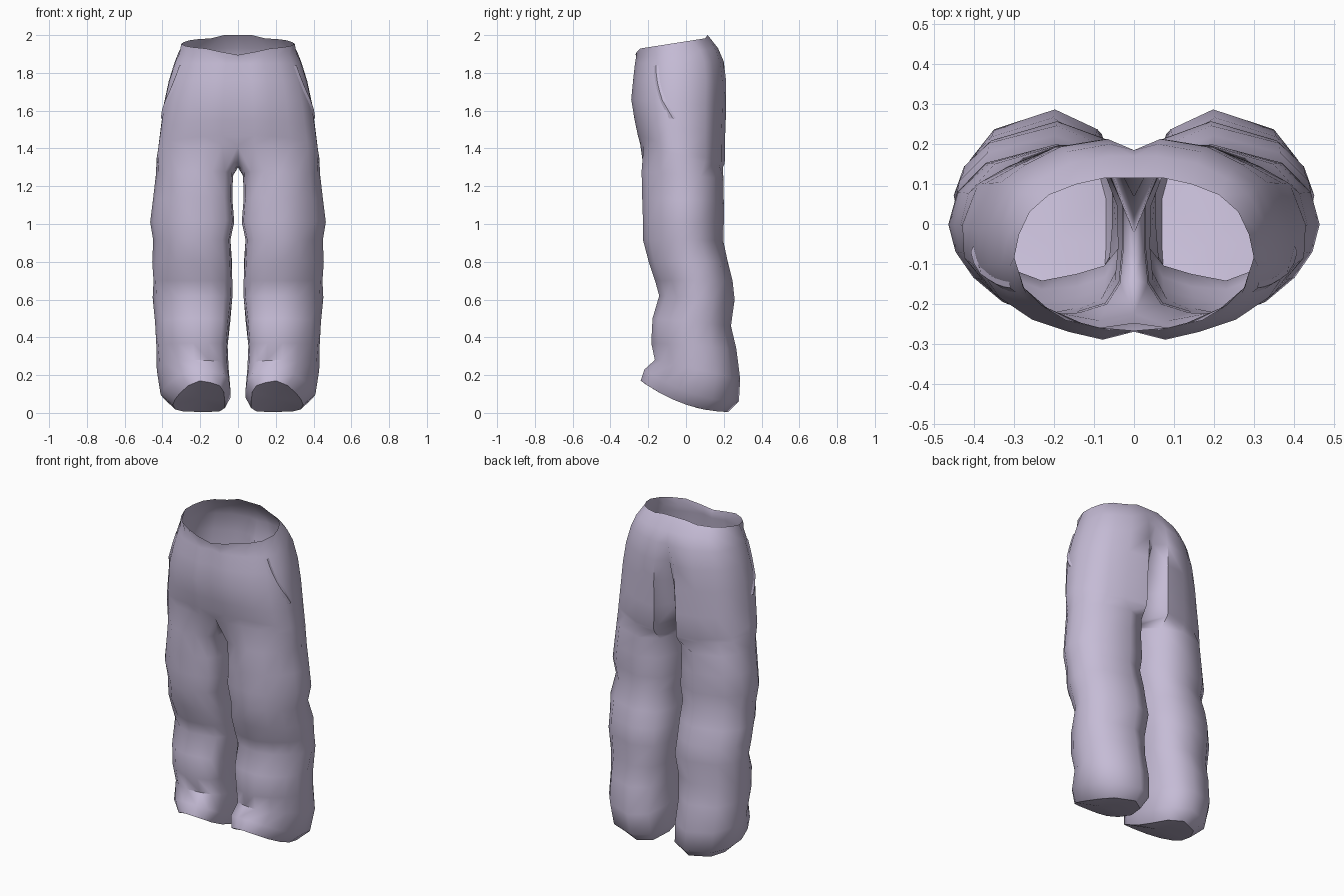
import bpy
import bmesh
import math
from mathutils import Vector
from mathutils.bvhtree import BVHTree

cube = bpy.data.objects.get("Cube")
if cube:
    bpy.data.objects.remove(cube, do_unlink=True)

# One cloth colour
cloth = bpy.data.materials.new("pale lavender cloth")
cloth.use_nodes = True
colour = (0.56, 0.50, 0.67, 1.0)
cloth.diffuse_color = colour
shader = cloth.node_tree.nodes["Principled BSDF"]
shader.inputs["Base Color"].default_value = colour
shader.inputs["Roughness"].default_value = 0.9

# Cross-sections: across (inner to outer), depth (front to back)
OUTER_COUNT = 12
LEG = [(.1, .08), (.27, .03), (.48, 0), (.7, .08), (.86, .22), (.96, .37), (1, .53),
       (.95, .72), (.79, .89), (.39, 1), (.11, .89), (0, .65), (0, .4), (.02, .2)]
PELVIS = [(0, .04), (.2, 0), (.42, .04), (.65, .1), (.86, .21), (.99, .36), (1, .55),
          (.91, .78), (.74, .87), (.5, .96), (.18, 1), (0, 1)]
WAIST = [(0, 0), (.3, .02), (.57, .07), (.78, .17), (.93, .29), (1, .48), (.96, .63),
         (.87, .78), (.71, .89), (.48, .96), (.25, 1), (0, 1)]

# Leg rings: front z, back z, inner x, outer x, front y, back y
LEG_RINGS = [
    (.17, .005, .07, .345, -.24, .225),
    (.23, .06, .04, .41, -.22, .28),
    (.28, .18, .05, .43, -.165, .287),
    (.37, .34, .055, .435, -.185, .265),
    (.5, .46, .045, .44, -.18, .242),
    (.62, .6, .03, .448, -.138, .255),
    (.7, .7, .03, .45, -.165, .245),
    (.8, .8, .035, .455, -.2, .225),
    (.92, .91, .04, .445, -.225, .195),
    (1.02, 1, .02, .465, -.228, .2),
    (1.14, 1.12, .03, .45, -.232, .2),
    (1.28, 1.24, .027, .435, -.235, .198),
]
# Pelvis rings: front z, back z, outer x, front y, back y, depth of the rear crease
PELVIS_RINGS = [
    (1.47, 1.32, .424, -.255, .205, .19),
    (1.55, 1.46, .41, -.272, .207, .14),
    (1.66, 1.62, .392, -.29, .213, .09),
    (1.76, 1.75, .367, -.28, .213, .05),
    (1.85, 1.86, .336, -.27, .2, .015),
    (1.88, 1.93, .315, -.265, .17, 0),
]


def mix(a, b, t):
    return a + (b - a) * t


def section(shape, z_front, z_back, x_in, x_out, y_front, y_back, power=1):
    """Place a normalised cross-section, tilted from front to back."""
    return [Vector((mix(x_in, x_out, u), mix(y_front, y_back, v),
                    mix(z_back, z_front, (1 - v) ** power))) for u, v in shape]


def fold(points, ring_number):
    """Soft cloth folds that travel diagonally round the leg."""
    middle = sum(points, Vector()) / len(points)
    for i, p in enumerate(points[:OUTER_COUNT]):
        p += (p - middle).normalized() * 0.004 * math.sin(i * 1.7 + ring_number * 2.1)
    return points


def bridge(bm, low, high, closed):
    count = len(low)
    for i in range(count if closed else count - 1):
        j = (i + 1) % count
        bm.faces.new((low[i], low[j], high[j], high[i]))


def finish(obj, angle):
    obj.data.materials.append(cloth)
    bpy.ops.object.select_all(action="DESELECT")
    obj.select_set(True)
    bpy.context.view_layer.objects.active = obj
    bpy.ops.object.shade_smooth_by_angle(angle=math.radians(angle))
    mirror = obj.modifiers.new("Mirror", "MIRROR")
    mirror.use_clip = True
    mirror.merge_threshold = 0.001


def make_object(name, bm):
    mesh = bpy.data.meshes.new(name)
    bm.to_mesh(mesh)
    obj = bpy.data.objects.new(name, mesh)
    bpy.context.collection.objects.link(obj)
    return obj


# Trousers: leg tube, crotch seam, then open half rings up to the waist
bm = bmesh.new()


def add_verts(points):
    return [bm.verts.new(p) for p in points]


rings = []
for n, ring in enumerate(LEG_RINGS):
    points = section(LEG, *ring, power=2 if n < 2 else 1)
    rings.append(add_verts(fold(points, n) if 2 < n < 9 else points))

# Crotch ring: its inner points form the seam between the legs
crotch = section(PELVIS, 1.42, 1.3, 0, .43, -.242, .195)
crotch[-1].y -= .22
crotch += [Vector((0, -.08, 1.3)), Vector((0, -.14, 1.31))]
rings.append(add_verts(crotch))
for low, high in zip(rings, rings[1:]):
    bridge(bm, low, high, closed=True)

hips = [rings[-1][:OUTER_COUNT]]
for zf, zb, x_out, yf, yb, crease in PELVIS_RINGS:
    points = section(PELVIS, zf, zb, 0, x_out, yf, yb)
    points[-1].y -= crease
    hips.append(add_verts(points))

# Waist rim: dips at the centre front, peaks at the centre back
rim = section(WAIST, 1.925, 1.985, 0, .3, -.268, .115)
rim[0].z -= .03
rim[1].z -= .015
for p in rim[-2:]:
    p.z += .015
hips.append(add_verts(rim))
for low, high in zip(hips, hips[1:]):
    bridge(bm, low, high, closed=False)

# Closed leg ends
hem = rings[0]
centre = bm.verts.new(sum((v.co for v in hem), Vector()) / len(hem))
for a, b in zip(hem, hem[1:] + hem[:1]):
    bm.faces.new((b, a, centre))

bmesh.ops.recalc_face_normals(bm, faces=bm.faces)
surface = BVHTree.FromBMesh(bm)
trousers = make_object("trousers", bm)
bm.free()
finish(trousers, 50)


# Slanted side pocket edges: thin strips laid on the cloth
def on_cloth(point, lift):
    place, normal, _, _ = surface.find_nearest(point)
    outward = normal if normal.x > 0 else -normal
    return place + outward * lift


bm = bmesh.new()
strip = []
steps = 6
for i in range(steps + 1):
    t = i / steps
    centre = Vector((mix(.31, .41, t), mix(-.16, -.07, t * t), mix(1.84, 1.56, t)))
    row = [on_cloth(centre + Vector((0, side, 0)), lift)
           for side, lift in ((-.02, .001), (.0, .008), (.015, .001))]
    strip.append(add_verts(row))
for low, high in zip(strip, strip[1:]):
    bridge(bm, low, high, closed=False)
bmesh.ops.recalc_face_normals(bm, faces=bm.faces)
pockets = make_object("side_pocket_edges", bm)
bm.free()
finish(pockets, 20)
